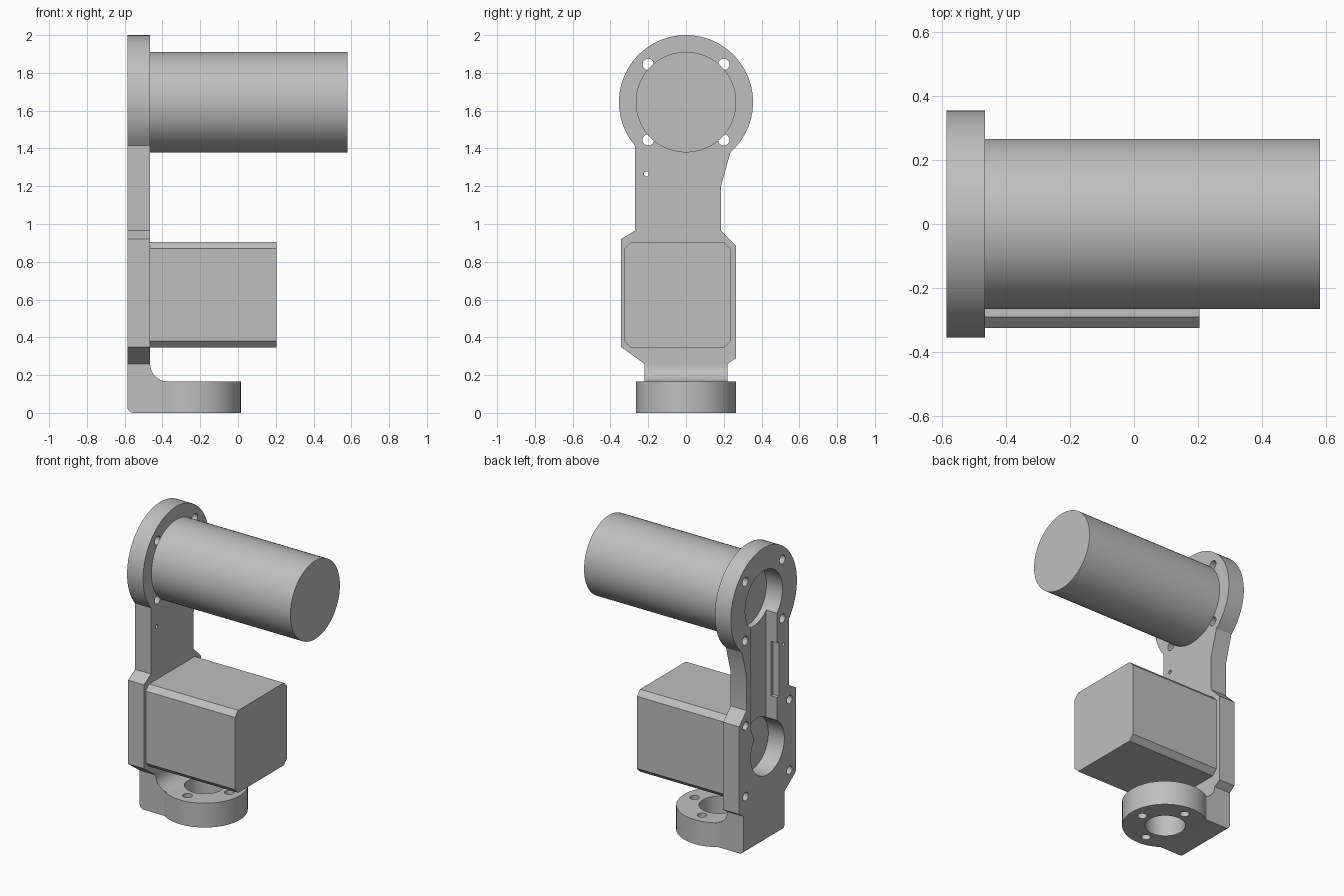
import bpy, bmesh
from math import sin, cos, radians
from mathutils import Vector

cube = bpy.data.objects.get("Cube")
if cube:
    bpy.data.objects.remove(cube, do_unlink=True)

# One plain grey for the whole assembly
grey = bpy.data.materials.new("plain_grey")
grey.use_nodes = True
COLOUR = (0.52, 0.52, 0.52, 1)
grey.diffuse_color = COLOUR
grey.node_tree.nodes["Principled BSDF"].inputs["Base Color"].default_value = COLOUR

PLACE = {
    "x": lambda d, a, b: Vector((d, a, b)),
    "y": lambda d, a, b: Vector((a, d, b)),
    "z": lambda d, a, b: Vector((a, b, d)),
}


def arc(cx, cy, r, start, end, steps):
    """Points along an arc, angles in degrees."""
    angles = [radians(start + (end - start) * i / steps) for i in range(steps + 1)]
    return [(cx + r * cos(t), cy + r * sin(t)) for t in angles]


def circle(cx, cy, r, steps=64):
    return arc(cx, cy, r, 0, 360, steps)[:-1]


def rect(a0, a1, b0, b1):
    return [(a0, b0), (a1, b0), (a1, b1), (a0, b1)]


def prism(name, outline, axis, lo, hi):
    """Extrude a flat outline along an axis."""
    bm = bmesh.new()
    base = bm.faces.new([bm.verts.new(PLACE[axis](lo, a, b)) for a, b in outline])
    top = bmesh.ops.extrude_face_region(bm, geom=[base])["geom"]
    moved = [v for v in top if isinstance(v, bmesh.types.BMVert)]
    bmesh.ops.translate(bm, verts=moved, vec=PLACE[axis](hi - lo, 0, 0))
    bmesh.ops.recalc_face_normals(bm, faces=bm.faces)
    mesh = bpy.data.meshes.new(name)
    bm.to_mesh(mesh)
    bm.free()
    obj = bpy.data.objects.new(name, mesh)
    bpy.context.collection.objects.link(obj)
    mesh.materials.append(grey)
    return obj


def activate(obj):
    bpy.ops.object.select_all(action="DESELECT")
    obj.select_set(True)
    bpy.context.view_layer.objects.active = obj


def cut(obj, cutters):
    """Subtract each cutter, then remove it."""
    for cutter in cutters:
        cutter.hide_render = True
        activate(obj)
        mod = obj.modifiers.new("cut", "BOOLEAN")
        mod.operation = "DIFFERENCE"
        mod.solver = "EXACT"
        mod.object = cutter
        bpy.ops.object.modifier_apply(modifier=mod.name)
        bpy.data.objects.remove(cutter, do_unlink=True)


BACK, FACE = -0.585, -0.465      # outer and inner side of the link plate
UP_Z = 1.645                     # upper motor axis
LOW_Y, LOW_Z = -0.04, 0.625      # lower motor axis

# Link plate: octagonal lower flange, neck and round upper flange
outline = [(-0.27, 0.965), (-0.345, 0.92), (-0.345, 0.35), (-0.22, 0.26),
           (0.22, 0.26), (0.265, 0.29), (0.265, 0.885), (0.185, 0.965), (0.185, 1.2)]
outline += arc(0, UP_Z, 0.355, -48.5, 220.5, 54)
plate = prism("link_plate", outline, "x", BACK, FACE)


def bore(y, z, r, steps=24):
    return prism("bore", circle(y, z, r, steps), "x", BACK - 0.05, FACE + 0.05)


# Motor openings, cable channel, wall notch and screw holes
cutters = [bore(0, UP_Z, 0.2, 64), bore(LOW_Y, LOW_Z, 0.18, 64), bore(-0.21, 1.265, 0.013)]
channel = [(-0.14, 0.72), (0.1, 0.72), (0.14, 0.82), (0.14, 1.56), (-0.14, 1.56)]
cutters.append(prism("channel", channel, "x", BACK - 0.05, -0.505))
cutters.append(prism("notch", rect(-0.165, -0.1, 0.93, 1.3), "x", BACK - 0.05, -0.54))
for sy in (-1, 1):
    for sz in (-1, 1):
        cutters.append(bore(sy * 0.2, UP_Z + sz * 0.2, 0.03))
        cutters.append(bore(LOW_Y + sy * 0.235, LOW_Z + sz * 0.24, 0.028))
cut(plate, cutters)

# Base: round pad running back into a square heel
RING_X = -0.25
pad = [(BACK, -0.22)] + arc(RING_X, 0, 0.265, -123.9, 123.9, 48) + [(BACK, 0.22)]
base = prism("base_pad", pad, "z", 0, 0.165)
bm = bmesh.new()
bm.from_mesh(base.data)
heel = [e for e in bm.edges
        if all(v.co.x < BACK + 0.001 and v.co.z < 0.001 for v in e.verts)]
bmesh.ops.bevel(bm, geom=heel, offset=0.03, segments=5, profile=0.5, affect="EDGES")
bm.to_mesh(base.data)
bm.free()
holes = [(RING_X, 0, 0.125, 48)]
holes += [(RING_X + 0.185 * cos(radians(t)), 0.185 * sin(radians(t)), 0.03, 24)
          for t in (-90, 0, 90)]
cut(base, [prism("hole", circle(x, y, r, n), "z", -0.05, 0.25) for x, y, r, n in holes])

# Heel upright with a concave fillet onto the pad
upright = [(BACK, 0.26), (BACK, 0.165)] + arc(-0.37, 0.26, 0.095, 270, 180, 10)
heel_upright = prism("heel_upright", upright, "y", -0.22, 0.22)

# Upper round motor
upper_motor = prism("upper_motor", circle(0, UP_Z, 0.266, 72), "x", FACE, 0.58)

# Lower square motor with chamfered corners
y0, y1, z0, z1, c = -0.325, 0.235, 0.345, 0.905, 0.035
body = [(y0 + c, z0), (y1 - c, z0), (y1, z0 + c), (y1, z1 - c),
        (y1 - c, z1), (y0 + c, z1), (y0, z1 - c), (y0, z0 + c)]
lower_motor = prism("lower_motor", body, "x", FACE, 0.205)

for obj in (plate, base, heel_upright, upper_motor, lower_motor):
    activate(obj)
    bpy.ops.object.shade_smooth_by_angle(angle=radians(30))
